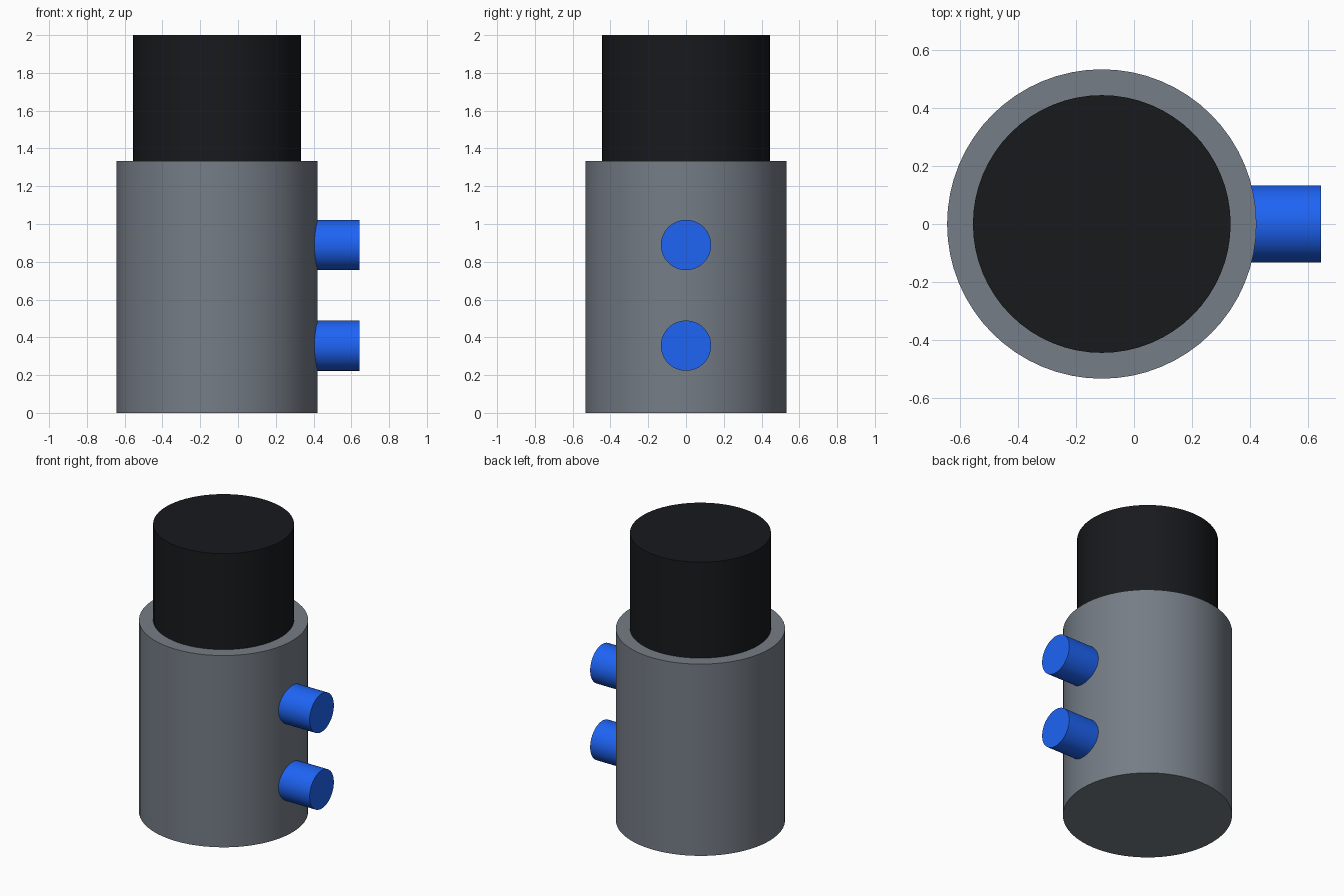
import bpy
from math import radians

if "Cube" in bpy.data.objects:
    bpy.data.objects.remove(bpy.data.objects["Cube"])

AXIS_X = -0.111  # centre line of the body


def material(name, color):
    mat = bpy.data.materials.new(name)
    mat.diffuse_color = (*color, 1)
    mat.use_nodes = True
    mat.node_tree.nodes["Principled BSDF"].inputs["Base Color"].default_value = mat.diffuse_color
    return mat


def cylinder(name, radius, depth, location, mat, rotation=(0, 0, 0), sides=64):
    bpy.ops.mesh.primitive_cylinder_add(vertices=sides, radius=radius, depth=depth,
                                        location=location, rotation=rotation)
    obj = bpy.context.object
    obj.name = name
    obj.data.materials.append(mat)
    bpy.ops.object.shade_smooth_by_angle(angle=radians(30))
    return obj


grey = material("slate_grey", (0.18, 0.205, 0.24))
black = material("black", (0.009, 0.010, 0.012))
blue = material("blue", (0.013, 0.127, 0.91))

# Main body and the narrower cap standing on it
cylinder("body", 0.533, 1.333, (AXIS_X, 0, 0.6665), grey)
cylinder("cap", 0.444, 0.667, (AXIS_X, 0, 1.6665), black)

# Two side ports, rooted just inside the body wall
port_start, port_end = 0.38, 0.644
for name, z in (("lower_port", 0.356), ("upper_port", 0.889)):
    cylinder(name, 0.133, port_end - port_start,
             ((port_start + port_end) / 2, 0, z), blue, (0, radians(90), 0))
